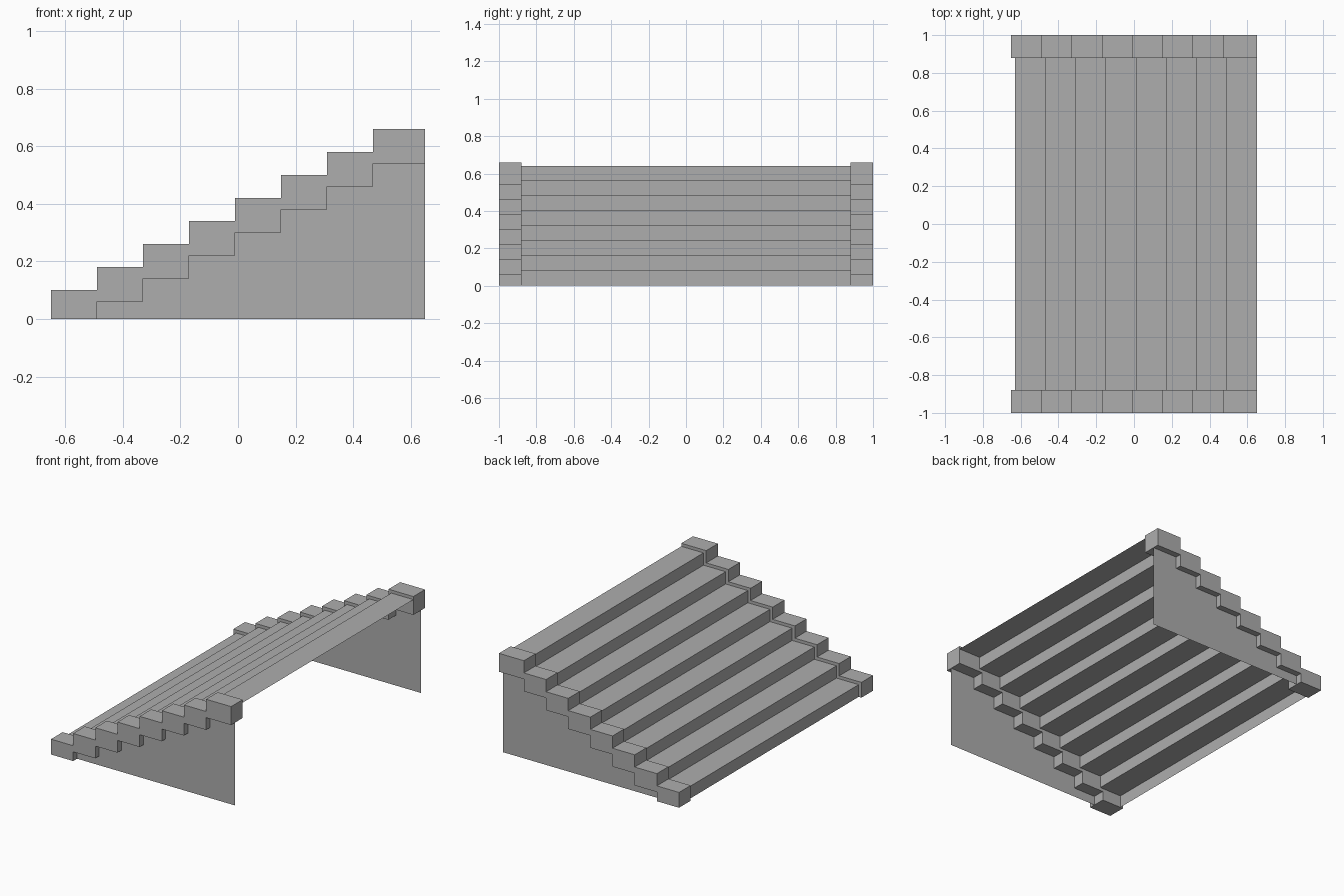
import bpy
import bmesh

if "Cube" in bpy.data.objects:
    bpy.data.objects.remove(bpy.data.objects["Cube"])

STEPS, RUN, RISE = 8, 0.16, 0.08
X0, X1 = -0.65, 0.65

# Dark grey shared by all parts
grey = bpy.data.materials.new("dark_grey")
grey.diffuse_color = (0.42, 0.42, 0.42, 1.0)
grey.use_nodes = True
grey.node_tree.nodes["Principled BSDF"].inputs["Base Color"].default_value = grey.diffuse_color


def make_object(name, bm, mirror=False):
    bmesh.ops.recalc_face_normals(bm, faces=bm.faces)
    mesh = bpy.data.meshes.new(name)
    bm.to_mesh(mesh)
    bm.free()
    mesh.materials.append(grey)
    obj = bpy.data.objects.new(name, mesh)
    bpy.context.collection.objects.link(obj)
    if mirror:
        mod = obj.modifiers.new("mirror", 'MIRROR')
        mod.use_axis = (False, True, False)
        mod.use_mirror_merge = False
    return obj


def prism(name, profile, y0, y1):
    """Solid from an (x, z) outline, mirrored to the other side."""
    bm = bmesh.new()
    face = bm.faces.new([bm.verts.new((x, y0, z)) for x, z in profile])
    ext = bmesh.ops.extrude_face_region(bm, geom=[face], use_keep_orig=True)
    verts = [g for g in ext["geom"] if isinstance(g, bmesh.types.BMVert)]
    bmesh.ops.translate(bm, verts=verts, vec=(0, y1 - y0, 0))
    return make_object(name, bm, mirror=True)


def stair_line(x, z, first_rise, count):
    """Zigzag of (x, z) points: riser, tread, riser, tread ... ending at X1."""
    pts = [(x, z)]
    for i in range(count):
        z += first_rise if i == 0 else RISE
        pts.append((x, z))
        x = X1 if i == count - 1 else x + RUN
        pts.append((x, z))
    return pts


# Stepped stringers along both sides
upper = stair_line(X0, 0.0, 0.10, STEPS)
lower = stair_line(X0 + RUN, 0.0, 0.06, STEPS - 1)
prism("stepped_stringer", upper + lower[::-1], -1.0, -0.88)

# Thin side walls under the stringers
bm = bmesh.new()
bm.faces.new([bm.verts.new((x, -0.96, z)) for x, z in lower + [(X1, 0.0)]])
make_object("side_wall", bm, mirror=True)

# Folded sheet of risers and treads between the stringers
bm = bmesh.new()
rows = [[bm.verts.new((x, y, z)) for y in (-0.88, 0.88)]
        for x, z in stair_line(X0 + 0.02, 0.0, RISE, STEPS)]
for a, b in zip(rows, rows[1:]):
    bm.faces.new((a[0], a[1], b[1], b[0]))
make_object("treads_and_risers", bm)
